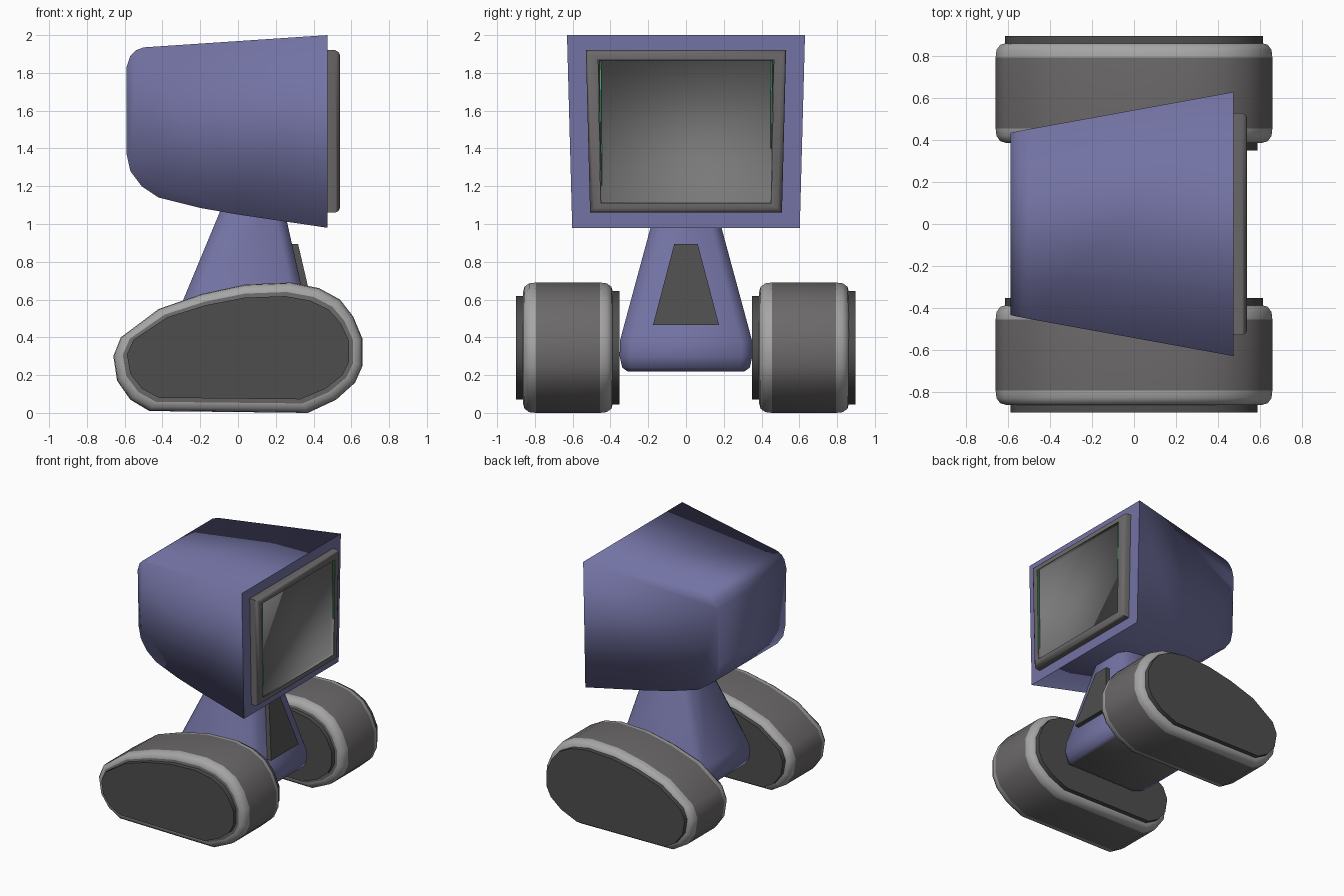
import bpy, bmesh, math

if "Cube" in bpy.data.objects:
    bpy.data.objects.remove(bpy.data.objects["Cube"])


def material(name, r, g, b):
    m = bpy.data.materials.new(name)
    m.diffuse_color = (r, g, b, 1)
    m.use_nodes = True
    m.node_tree.nodes["Principled BSDF"].inputs["Base Color"].default_value = m.diffuse_color
    return m


BLUE = material("slate blue", 0.17, 0.17, 0.37)
TREAD = material("warm grey", 0.15, 0.14, 0.145)
RIM = material("light grey", 0.38, 0.38, 0.38)
DARK = material("dark grey", 0.075, 0.075, 0.075)
GLASS = material("screen grey", 0.19, 0.19, 0.19)
GREEN = material("green", 0.06, 0.42, 0.15)


def loft(name, rings, mats, band_mats=None, caps=True, cyclic=False, angle=40):
    """Skin a list of equal-length point rings; band_mats colours each band."""
    bm = bmesh.new()
    rows = [[bm.verts.new(p) for p in r] for r in rings]
    n, count = len(rows[0]), len(rows)
    for i in range(count if cyclic else count - 1):
        a, b = rows[i], rows[(i + 1) % count]
        for j in range(n):
            k = (j + 1) % n
            f = bm.faces.new((a[j], a[k], b[k], b[j]))
            f.material_index = band_mats[i] if band_mats else 0
    if caps:
        bm.faces.new(rows[0])
        bm.faces.new(rows[-1])
    bmesh.ops.recalc_face_normals(bm, faces=bm.faces)
    me = bpy.data.meshes.new(name)
    bm.to_mesh(me)
    bm.free()
    for m in mats:
        me.materials.append(m)
    ob = bpy.data.objects.new(name, me)
    bpy.context.collection.objects.link(ob)
    if angle:
        bpy.ops.object.select_all(action='DESELECT')
        ob.select_set(True)
        bpy.context.view_layer.objects.active = ob
        bpy.ops.object.shade_smooth_by_angle(angle=math.radians(angle))
    return ob


# Head: side profile skinned across a tapering width, smooth except the front rim
head_profile = [(0.475, 0.98), (0.0, 1.05), (-0.20, 1.085), (-0.42, 1.14), (-0.51, 1.20),
                (-0.57, 1.28), (-0.59, 1.37), (-0.59, 1.83), (-0.57, 1.89),
                (-0.54, 1.92), (-0.50, 1.935), (0.475, 2.0)]


def head_side(s):
    return [(x, s * (0.63 - (0.475 - x) * 0.18 - (2 - z) * 0.027), z)
            for x, z in head_profile]


head = loft("head_shell", [head_side(-1), head_side(1)], [BLUE], angle=0)
for p in head.data.polygons:
    p.use_smooth = True
for e in head.data.edges:
    if all(head.data.vertices[v].co.x > 0.47 for v in e.vertices):
        e.use_edge_sharp = True


# Screen bezel: closed frame of four-sided rings
def frame(x, wt, zt, wb, zb):
    return [(x, -wb, zb), (x, wb, zb), (x, wt, zt), (x, -wt, zt)]


loft("screen_bezel", [
    frame(0.46, 0.53, 1.92, 0.508, 1.06),
    frame(0.515, 0.53, 1.92, 0.508, 1.06),
    frame(0.533, 0.52, 1.91, 0.498, 1.07),
    frame(0.54, 0.505, 1.895, 0.485, 1.085),
    frame(0.538, 0.465, 1.87, 0.452, 1.11),
    frame(0.46, 0.465, 1.87, 0.452, 1.11)], [TREAD], caps=False, cyclic=True, angle=50)

# Screen: shallow dish, smooth so that it shades as concave
screen = loft("screen", [frame(0.535, 0.464, 1.869, 0.451, 1.111),
                         frame(0.51, 0.46, 1.865, 0.447, 1.115)],
              [GLASS], caps=False, angle=0)
bm = bmesh.new()
bm.from_mesh(screen.data)
bm.faces.new([v for v in bm.verts if v.co.x < 0.52])
bmesh.ops.recalc_face_normals(bm, faces=bm.faces)
bm.normal_update()
if max(bm.faces, key=lambda f: f.calc_area()).normal.x < 0:
    bmesh.ops.reverse_faces(bm, faces=bm.faces)
for f in bm.faces:
    f.smooth = True
bm.to_mesh(screen.data)
bm.free()

# Thin green glow slivers at the screen sides
for side, s, z0 in (("left", -1, 1.2), ("right", 1, 1.4)):
    yb = 0.447 + 0.013 * (z0 - 1.11) / 0.76
    bar = [[(x, s * yb, z0), (x, s * (yb - 0.004), z0),
            (x, s * 0.449, 1.862), (x, s * 0.459, 1.862)] for x in (0.529, 0.537)]
    loft(side + "_screen_glow", bar, [GREEN], angle=0)


# Neck: chamfered rectangles stacked upward, grey on the underside
def neck_ring(z, x0, x1, y, c):
    return [(x0 + c, -y, z), (x1 - c, -y, z), (x1, -y + c, z), (x1, y - c, z),
            (x1 - c, y, z), (x0 + c, y, z), (x0, y - c, z), (x0, -y + c, z)]


neck = loft("neck", [
    neck_ring(0.22, -0.29, 0.36, 0.31, 0.04),
    neck_ring(0.24, -0.33, 0.39, 0.338, 0.05),
    neck_ring(0.30, -0.36, 0.41, 0.351, 0.055),
    neck_ring(0.38, -0.365, 0.405, 0.35, 0.06),
    neck_ring(0.43, -0.36, 0.39, 0.337, 0.06),
    neck_ring(1.12, -0.073, 0.235, 0.15, 0.05)], [BLUE, TREAD], angle=50)
for p in neck.data.polygons:
    if p.normal.z < -0.9:
        p.material_index = 1

# Neck panel: tapered dark plate on the sloping front
loft("neck_panel", [
    [(0.27 + d, -0.062, 0.895), (0.27 + d, 0.062, 0.895),
     (0.37 + d, 0.175, 0.465), (0.37 + d, -0.175, 0.465)]
    for d in (0.0, 0.048)], [DARK], angle=30)

# Tracks: one side profile, inset for the rims and cover plates
track_profile = [(-0.66, 0.30), (-0.62, 0.40), (-0.42, 0.55), (-0.19, 0.63), (0.04, 0.68),
                 (0.28, 0.69), (0.43, 0.66), (0.54, 0.60), (0.61, 0.51), (0.66, 0.39),
                 (0.66, 0.25), (0.62, 0.16), (0.52, 0.07), (0.37, 0.0), (-0.47, 0.01),
                 (-0.57, 0.07), (-0.64, 0.17)]


def track_ring(y, d):
    return [(x * (1 - d / 0.66), y, 0.345 + (z - 0.345) * (1 - d / 0.345))
            for x, z in track_profile]


for side, y in (("left", -0.625), ("right", 0.625)):
    loft(side + "_track", [track_ring(y + o, d) for o, d in (
        (-0.238, 0.05), (-0.23, 0.022), (-0.205, 0.004), (-0.17, 0.0),
        (0.17, 0.0), (0.205, 0.004), (0.23, 0.022), (0.238, 0.05))],
        [TREAD, RIM], [1, 1, 1, 0, 1, 1, 1], angle=45)
    loft(side + "_track_near_cover", [track_ring(y - 0.275, 0.072),
                                      track_ring(y - 0.22, 0.072)], [DARK], angle=40)
    loft(side + "_track_far_cover", [track_ring(y + 0.22, 0.045),
                                     track_ring(y + 0.272, 0.045)], [DARK], angle=40)
